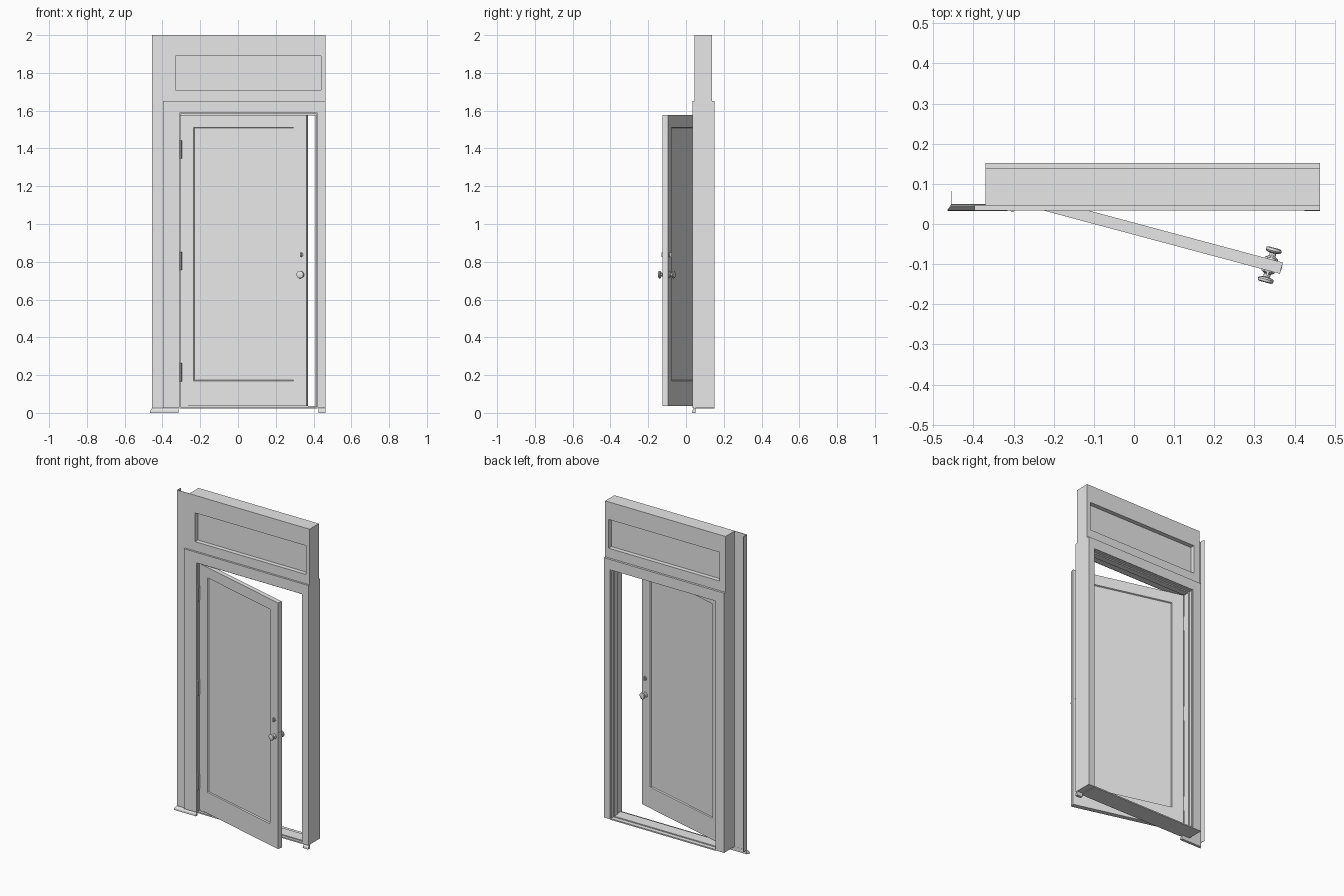
import bpy, bmesh, math
from mathutils import Matrix, Vector

cube = bpy.data.objects.get("Cube")
if cube:
    bpy.data.objects.remove(cube, do_unlink=True)

paint = bpy.data.materials.new("plain_grey")
paint.use_nodes = True
GREY = (0.8, 0.8, 0.8, 1)
paint.diffuse_color = GREY
paint.node_tree.nodes["Principled BSDF"].inputs["Base Color"].default_value = GREY


def finish(name, bm, matrix=None, smooth=False):
    bmesh.ops.recalc_face_normals(bm, faces=bm.faces[:])
    mesh = bpy.data.meshes.new(name)
    bm.to_mesh(mesh)
    bm.free()
    mesh.materials.append(paint)
    ob = bpy.data.objects.new(name, mesh)
    bpy.context.collection.objects.link(ob)
    if matrix:
        ob.matrix_world = matrix
    if smooth:
        bpy.ops.object.select_all(action='DESELECT')
        ob.select_set(True)
        bpy.context.view_layer.objects.active = ob
        bpy.ops.object.shade_smooth_by_angle(angle=math.radians(35))
    return ob


def box_mesh(x0, x1, y0, y1, z0, z1):
    bm = bmesh.new()
    bmesh.ops.create_cube(bm, size=1)
    for v in bm.verts:
        v.co = (x1 if v.co.x > 0 else x0,
                y1 if v.co.y > 0 else y0,
                z1 if v.co.z > 0 else z0)
    return bm


def box(name, *size, matrix=None):
    return finish(name, box_mesh(*size), matrix)


def extrude(bm, points, offset):
    face = bm.faces.new([bm.verts.new(p) for p in points])
    new = bmesh.ops.extrude_face_region(bm, geom=[face])["geom"]
    bmesh.ops.translate(bm, vec=offset,
                        verts=[g for g in new if isinstance(g, bmesh.types.BMVert)])


def surround(name, outer, inner, y0, y1, bottom):
    """Three-sided frame round the doorway: (left, right, top) outside and inside."""
    a, b, t = outer
    c, d, s = inner
    pts = [(a, bottom), (a, t), (b, t), (b, bottom), (d, bottom), (d, s), (c, s), (c, bottom)]
    bm = bmesh.new()
    extrude(bm, [(x, y0, z) for x, z in pts], (0, y1 - y0, 0))
    return finish(name, bm)


def panelled_slab(name, size, rect, lip, depth, matrix=None):
    """Slab with a sunk rectangular panel on the front and the back."""
    bm = box_mesh(*size)
    left, right, low, high = rect
    bm.normal_update()
    for f in [f for f in bm.faces if abs(f.normal.y) > 0.9]:
        bmesh.ops.inset_individual(bm, faces=[f], thickness=0.01)
        mid = f.calc_center_median()
        for v in f.verts:
            v.co.x = right if v.co.x > mid.x else left
            v.co.z = high if v.co.z > mid.z else low
        f.normal_update()
        bmesh.ops.inset_individual(bm, faces=[f], thickness=lip, depth=-depth)
    return finish(name, bm, matrix)


def lathe(name, profile, matrix, steps=20):
    bm = bmesh.new()
    verts = [bm.verts.new((r, 0, h)) for r, h in profile]
    edges = [bm.edges.new(p) for p in zip(verts, verts[1:])]
    bmesh.ops.spin(bm, geom=verts + edges, axis=(0, 0, 1), cent=(0, 0, 0),
                   angle=math.tau, steps=steps)
    bmesh.ops.remove_doubles(bm, verts=bm.verts[:], dist=0.0001)
    return finish(name, bm, matrix, smooth=True)


# Wall around the doorway, with a sunk panel above
LEFT, RIGHT, FOOT = -0.37, 0.463, 0.025
FRONT, BACK = 0.046, 0.138
doorway = (-0.31, 0.42, 1.587)
surround("wall_piers", (LEFT, RIGHT, 1.65), doorway, FRONT, BACK, FOOT)
panelled_slab("transom_wall", (LEFT, RIGHT, FRONT, BACK, 1.65, 2.0),
              (-0.33, 0.44, 1.71, 1.89), 0.0005, 0.027)

# Thin facing that runs past the wall and turns the corner
box("facing_wing", -0.455, LEFT, FRONT, 0.049, FOOT, 2.0)
box("facing_return", -0.455, -0.453, 0.049, 0.082, FOOT, 2.0)

# Casings, jamb lining and door stop
surround("front_casing", (-0.398, RIGHT, 1.652), doorway, 0.034, FRONT, FOOT)
surround("back_casing", (LEFT, RIGHT, 1.65), doorway, BACK, 0.152, FOOT)
surround("jamb_lining", doorway, (-0.305, 0.415, 1.582), 0.042, 0.146, FOOT)
surround("door_stop", (-0.305, 0.415, 1.582), (-0.298, 0.409, 1.575), 0.088, 0.125, FOOT)

# Threshold with a raised saddle
box("threshold", -0.31, 0.42, 0.036, 0.152, 0.022, 0.03)
box("threshold_saddle", -0.305, 0.415, 0.052, 0.125, 0.03, 0.036)

# Sloped skirting at the foot of the facing
for side, x0, x1, flare in (("right", -0.455, -0.315, 0.01), ("left", 0.425, RIGHT, 0)):
    bm = bmesh.new()
    section = [(0.033, 0), (0.05, 0), (0.05, FOOT), (0.044, FOOT), (0.034, 0.012)]
    extrude(bm, [(x1, y, z) for y, z in section], (x0 - x1, 0, 0))
    for v in bm.verts:
        if v.co.x < x0 + 0.001 and v.co.y < 0.04:
            v.co.x -= flare
    finish(side + "_skirting", bm)

# Door leaf, swung open about its hinge edge
hinge = Matrix.Translation((-0.305, 0.055, 0)) @ Matrix.Rotation(math.radians(-15), 4, 'Z')
WIDTH, THICK = 0.692, 0.029
panelled_slab("door_leaf", (0, WIDTH, 0, THICK, 0.037, 1.577),
              (0.071, 0.621, 0.17, 1.512), 0.005, 0.007, hinge)

# Hinges
for name, z in (("lower", 0.215), ("middle", 0.805), ("upper", 1.395)):
    lathe(name + "_hinge_pin", [(0, -0.048), (0.006, -0.048), (0.006, 0.048), (0, 0.048)],
          Matrix.Translation((-0.303, 0.036, z)), 10)
    box(name + "_hinge_leaf", -0.306, -0.302, 0.036, 0.08, z - 0.046, z + 0.046)

# Knobs and bolts on both faces
knob = [(0, 0), (0.017, 0), (0.016, 0.004), (0.009, 0.008), (0.008, 0.016),
        (0.017, 0.018), (0.02, 0.022), (0.019, 0.028), (0.015, 0.03), (0, 0.03)]
rose = [(0, 0), (0.011, 0), (0.01, 0.004), (0, 0.005)]
for side, y, turn in (("front", 0, 90), ("back", THICK, -90)):
    def place(z):
        return hinge @ Matrix.Translation((0.662, y, z)) @ Matrix.Rotation(math.radians(turn), 4, 'X')
    lathe(side + "_knob", knob, place(0.732))
    lathe(side + "_bolt_plate", rose, place(0.837))
    box(side + "_bolt_turn", -0.003, 0.003, -0.012, 0.012, 0.003, 0.012, matrix=place(0.837))

# Latch plate on the door edge
box("latch_plate", WIDTH, WIDTH + 0.001, 0.007, 0.022, 0.7, 0.765, matrix=hinge)
